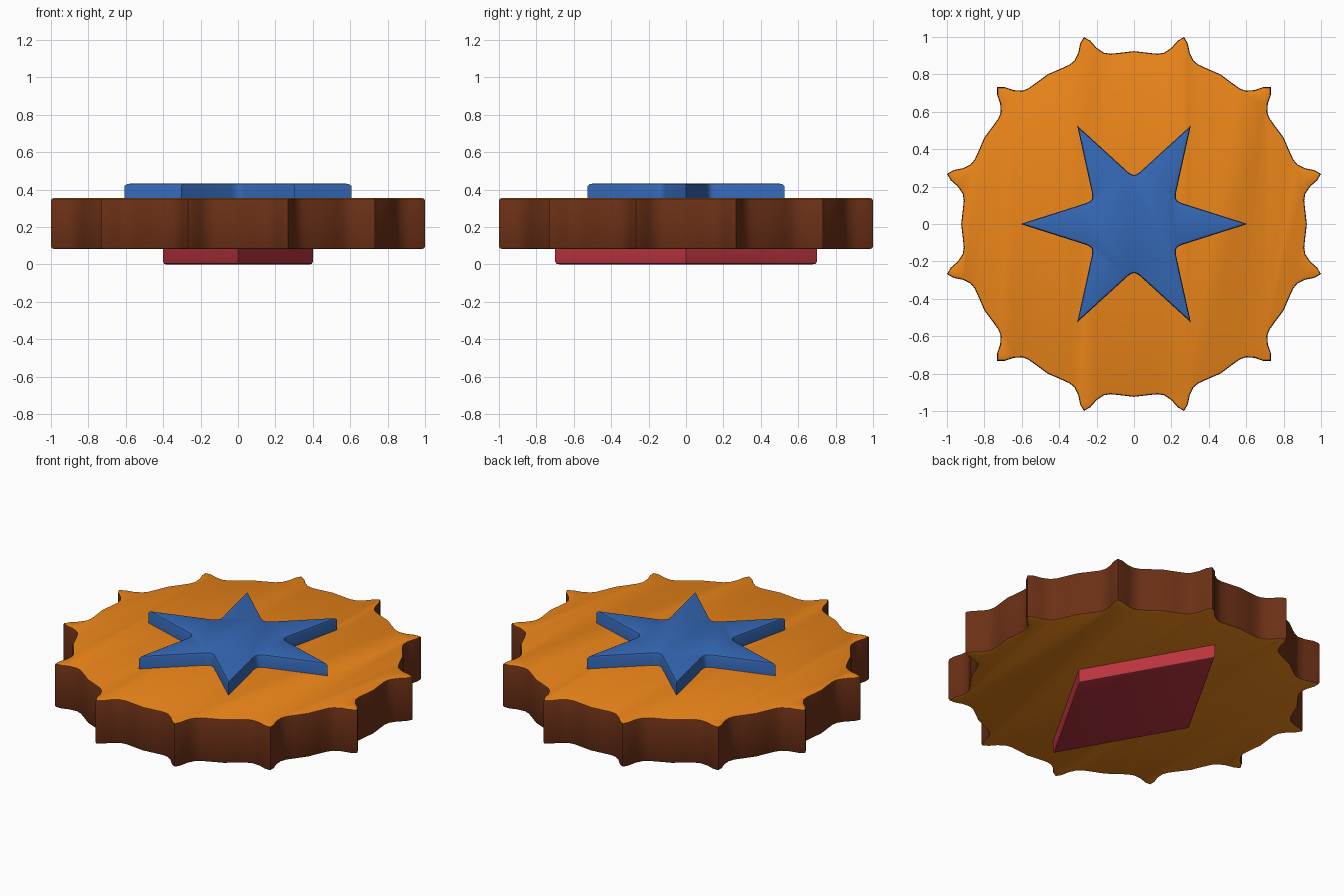
import bpy, bmesh
from math import radians, sin, cos

if "Cube" in bpy.data.objects:
    bpy.data.objects.remove(bpy.data.objects["Cube"])


def material(name, rgb):
    m = bpy.data.materials.new(name)
    m.diffuse_color = (*rgb, 1)
    m.use_nodes = True
    m.node_tree.nodes["Principled BSDF"].inputs["Base Color"].default_value = m.diffuse_color
    return m


def polar(r, deg):
    return (r * cos(radians(deg)), r * sin(radians(deg)))


def prism(name, outline, z0, z1, bevel, mats, round_top=True, round_bottom=True):
    """Extrude an outline and round its rims; caps take the last material."""
    bm = bmesh.new()
    face = bm.faces.new([bm.verts.new((x, y, z0)) for x, y in outline])
    new = bmesh.ops.extrude_face_region(bm, geom=[face])["geom"]
    for v in new:
        if isinstance(v, bmesh.types.BMVert):
            v.co.z = z1
    bmesh.ops.recalc_face_normals(bm, faces=bm.faces)
    rims = [e for e in bm.edges
            if (round_top and all(v.co.z == e.verts[0].co.z and v.co.z > (z0 + z1) / 2 for v in e.verts))
            or (round_bottom and all(v.co.z == e.verts[0].co.z and v.co.z < (z0 + z1) / 2 for v in e.verts))]
    bmesh.ops.bevel(bm, geom=rims, offset=bevel, segments=2, profile=0.5, affect='EDGES')
    bm.normal_update()
    for f in bm.faces:
        f.material_index = len(mats) - 1 if abs(f.normal.z) > 0.8 else 0
    me = bpy.data.meshes.new(name)
    bm.to_mesh(me)
    bm.free()
    for m in mats:
        me.materials.append(m)
    ob = bpy.data.objects.new(name, me)
    bpy.context.collection.objects.link(ob)
    bpy.ops.object.select_all(action='DESELECT')
    ob.select_set(True)
    bpy.context.view_layer.objects.active = ob
    bpy.ops.object.shade_smooth_by_angle(angle=radians(30))
    return ob


orange = material("orange", (0.85, 0.24, 0.01))
brown = material("brown", (0.15, 0.03, 0.008))
blue = material("blue", (0.035, 0.14, 0.47))
red = material("red", (0.5, 0.035, 0.05))

# Scalloped disc: twelve pointed teeth, one mirrored scallop repeated
half = [(0.924, 0), (0.918, 5), (0.919, 8), (0.93, 10),
        (0.963, 12), (1.007, 13.4)]
scallop = ([(r, -a) for r, a in reversed(half[1:])] + half + [(1.035, 15)])
disc = [polar(r, a + 30 * k) for k in range(12) for r, a in scallop]
prism("scalloped_disc", disc, 0.083, 0.355, 0.012, [brown, orange])

# Six-pointed star on top, with softened inner corners
spoke = [(0.607, 0), (0.282, 23), (0.266, 27), (0.262, 30), (0.266, 33), (0.282, 37)]
star = [polar(r, a + 60 * k) for k in range(6) for r, a in spoke]
prism("star", star, 0.345, 0.434, 0.014, [blue], round_bottom=False)

# Diamond foot underneath
diamond = [(0.4, 0), (0, 0.7), (-0.4, 0), (0, -0.7)]
prism("diamond_foot", diamond, 0.0, 0.093, 0.014, [red], round_top=False)
